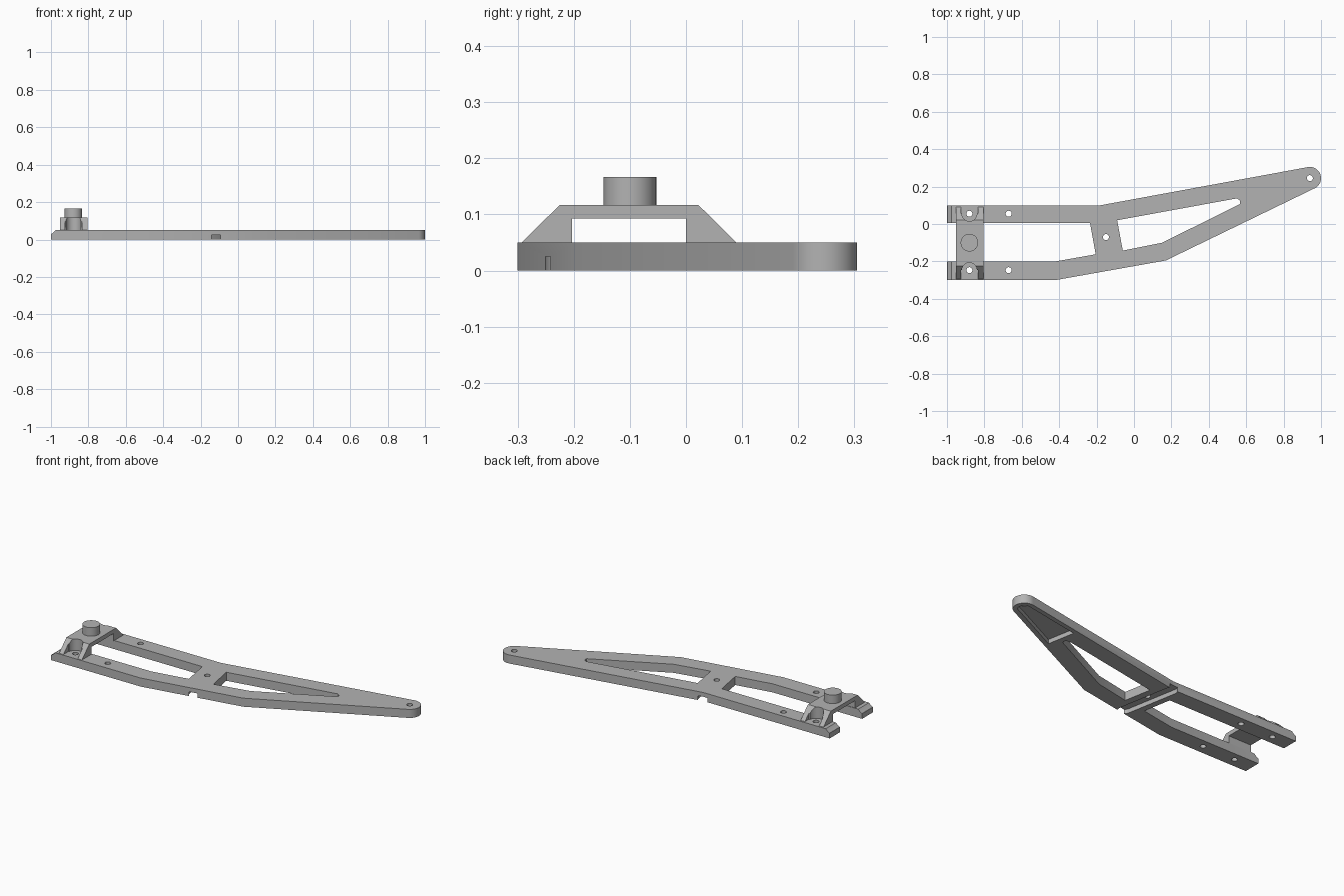
import bpy, bmesh
from math import sin, cos, pi
from mathutils import Matrix, Vector

if "Cube" in bpy.data.objects:
    bpy.data.objects.remove(bpy.data.objects["Cube"])

grey = bpy.data.materials.new("plain grey")
grey.use_nodes = True
COLOUR = (0.45, 0.45, 0.45, 1)
grey.diffuse_color = COLOUR
grey.node_tree.nodes["Principled BSDF"].inputs["Base Color"].default_value = COLOUR

UPRIGHT = Matrix(((0, 0, 1), (1, 0, 0), (0, 1, 0)))    # profile (y, z) swept along x
SIDEWAYS = Matrix(((1, 0, 0), (0, 0, -1), (0, 1, 0)))  # profile (x, z) swept along -y


def prism(name, points, low, high, turn=None):
    """Extrude a flat outline between two levels."""
    bm = bmesh.new()
    face = bm.faces.new([bm.verts.new((x, y, low)) for x, y in points])
    top = bmesh.ops.extrude_face_region(bm, geom=[face])["geom"]
    moved = [v for v in top if isinstance(v, bmesh.types.BMVert)]
    bmesh.ops.translate(bm, verts=moved, vec=(0, 0, high - low))
    if turn:
        bm.transform(turn.to_4x4())
    bmesh.ops.recalc_face_normals(bm, faces=bm.faces)
    mesh = bpy.data.meshes.new(name)
    bm.to_mesh(mesh)
    bm.free()
    mesh.materials.append(grey)
    obj = bpy.data.objects.new(name, mesh)
    bpy.context.collection.objects.link(obj)
    return obj


def arc(x, y, radius, start=0, end=2 * pi, steps=32):
    count = steps if end - start >= 2 * pi else steps + 1
    angles = [start + (end - start) * i / steps for i in range(count)]
    return [(x + radius * cos(a), y + radius * sin(a)) for a in angles]


def cut(target, cutters):
    """Subtract each cutter, keep the result and discard the cutters."""
    for cutter in cutters:
        cutter.hide_render = True
        mod = target.modifiers.new("cut", "BOOLEAN")
        mod.operation, mod.solver, mod.object = "DIFFERENCE", "EXACT", cutter
    bpy.context.view_layer.update()
    graph = bpy.context.evaluated_depsgraph_get()
    mesh = bpy.data.meshes.new_from_object(target.evaluated_get(graph))
    target.modifiers.clear()
    target.data = mesh
    for cutter in cutters:
        bpy.data.objects.remove(cutter)


def smooth(obj):
    bpy.ops.object.select_all(action="DESELECT")
    obj.select_set(True)
    bpy.context.view_layer.objects.active = obj
    bpy.ops.object.shade_smooth_by_angle(angle=0.5)


THICK = 0.05
TIP = (0.94, 0.245)
CENTRE = Vector((-0.15, -0.07))
ARMS = (0.055, -0.247)
MOUNT_X = -0.88

# Forked plate: two parallel arms that merge into a rounded tip
outline = [(-1, 0.1), (-1, 0.005), (-0.235, 0.005), (-0.205, -0.162), (-0.42, -0.2),
           (-1, -0.2), (-1, -0.3), (-0.42, -0.3), (0.17, -0.195)]
outline += arc(*TIP, 0.06, -1.11, 1.75, 20) + [(-0.18, 0.1)]
plate = prism("forked_plate", outline, 0, THICK)

# Long window between the merging arms
window = [(-0.09, 0.02), (0.55, 0.137), (0.568, 0.125), (0.568, 0.107),
          (0.15, -0.1), (-0.06, -0.142)]
cutters = [prism("window_cutter", window, -0.1, 0.1)]

# Screw holes
holes = [TIP, tuple(CENTRE)] + [(x, y) for x in (MOUNT_X, -0.67) for y in ARMS]
for spot in holes:
    cutters.append(prism("hole_cutter", arc(*spot, 0.016), -0.1, 0.1))

# Underside slot across the middle bar, rounded at both ends
tilt = 0.18
slot = arc(0.155, 0, 0.035, -pi / 2, pi / 2, 10) + arc(-0.155, 0, 0.035, pi / 2, 3 * pi / 2, 10)
turn = Matrix.Rotation(pi / 2 + tilt, 2)
slot = [tuple(CENTRE + turn @ Vector(p)) for p in slot]
cutters.append(prism("slot_cutter", slot, -0.1, 0.025))

# Underside pocket behind the tip
pocket = [(0.615, 0.05), (0.9, 0.19)] + arc(*TIP, 0.034, -1.11, 1.75, 12) + [(0.585, 0.215)]
cutters.append(prism("pocket_cutter", pocket, -0.1, 0.025))

# Hooked chamfer on the arm ends
hook = [(-1.1, 0.03), (-0.998, 0.03), (-0.985, 0.039), (-0.973, 0.052), (-0.973, 0.1), (-1.1, 0.1)]
cutters.append(prism("end_cutter", hook, -0.5, 0.5, SIDEWAYS))
cut(plate, cutters)

# Raised bridge joining the two arms
profile = [(-0.293, THICK), (-0.225, 0.117), (0.022, 0.117), (0.09, THICK),
           (0, THICK), (0, 0.093), (-0.203, 0.093), (-0.203, THICK)]
bridge = prism("bridge", profile, -0.953, -0.805, UPRIGHT)

# Screw clearances that leave a pair of gussets on each foot
cutters = []
for y, side in zip(ARMS, (1, -1)):
    cutters.append(prism("clearance_cutter", arc(MOUNT_X, y, 0.04), 0.04, 0.2))
    gap = [(-0.925, y), (-0.833, y), (-0.833, y + side * 0.1), (-0.925, y + side * 0.1)]
    cutters.append(prism("gap_cutter", gap, 0.04, 0.2))
cut(bridge, cutters)

# Round pivot post on the bridge
post = prism("pivot_post", arc(MOUNT_X, -0.1, 0.047, steps=48), 0.117, 0.167)

for part in (plate, bridge, post):
    smooth(part)
